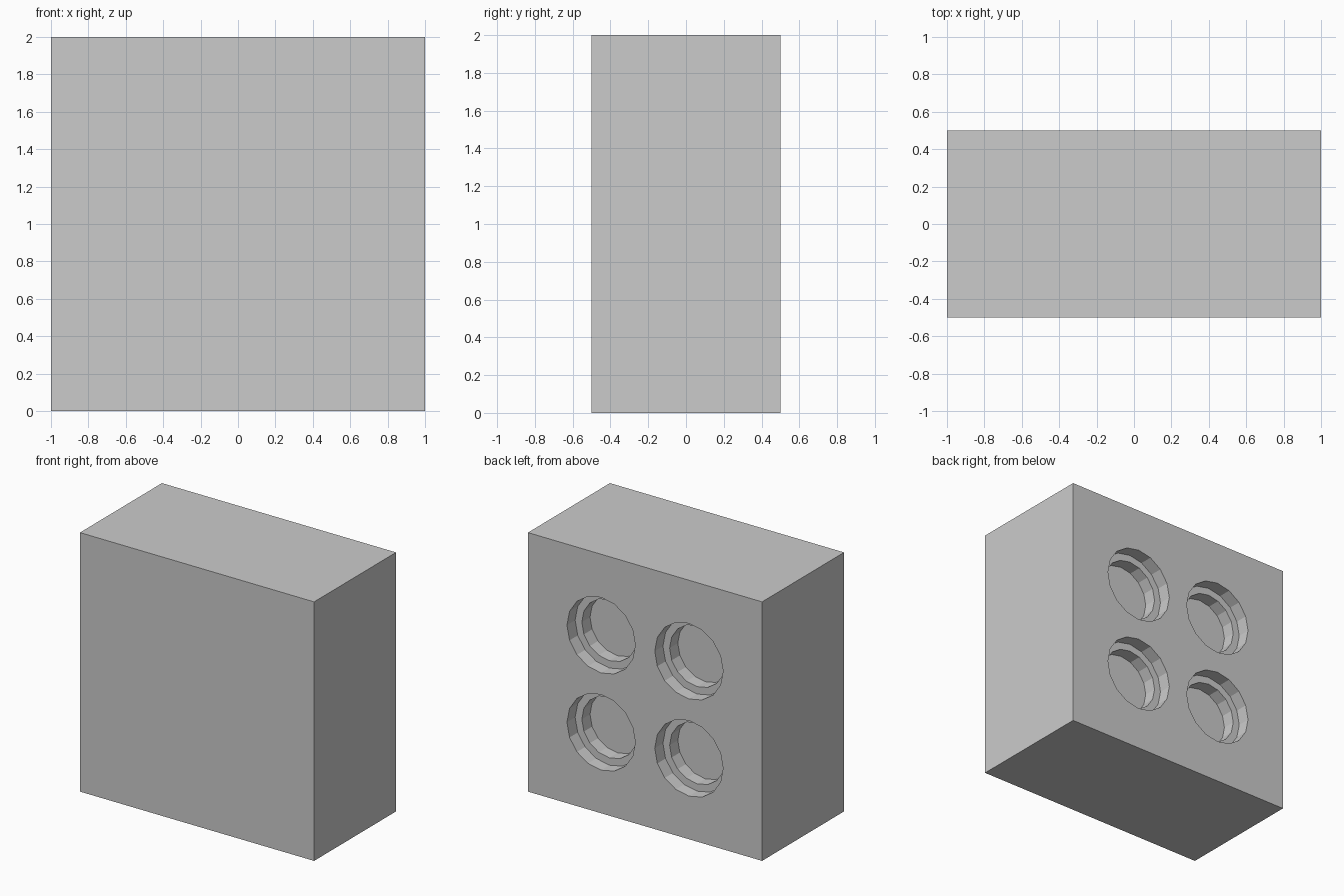
import bpy
import math

if "Cube" in bpy.data.objects:
    bpy.data.objects.remove(bpy.data.objects["Cube"], do_unlink=True)

WIDTH, DEPTH, HEIGHT = 2.0, 1.0, 2.0
BACK = DEPTH / 2
SPACING = 0.375          # socket offset from the block's centre
SIDES = 16
STEPS = [(0.292, 0.1), (0.235, 0.2)]   # socket radius, depth below the back

# Plain grey material
grey = bpy.data.materials.new("plain grey")
grey.use_nodes = True
colour = (0.6, 0.6, 0.6, 1)
grey.diffuse_color = colour
grey.node_tree.nodes["Principled BSDF"].inputs["Base Color"].default_value = colour

# Solid block
bpy.ops.mesh.primitive_cube_add(size=1, location=(0, 0, HEIGHT / 2))
block = bpy.context.object
block.name = "block"
block.scale = (WIDTH, DEPTH, HEIGHT)
bpy.ops.object.transform_apply(location=False, rotation=False, scale=True)
block.data.materials.append(grey)


def cut_round(x, z, radius, depth):
    """Sink a faceted round recess into the back face."""
    clearance = 0.1
    bpy.ops.mesh.primitive_cylinder_add(
        vertices=SIDES, radius=radius, depth=depth + clearance,
        location=(x, BACK + (clearance - depth) / 2, z),
        rotation=(math.pi / 2, 0, 0))
    cutter = bpy.context.object
    cutter.name = "socket_cutter"
    cutter.hide_render = True
    cutter.data.materials.append(grey)
    cut = block.modifiers.new("socket", 'BOOLEAN')
    cut.operation = 'DIFFERENCE'
    cut.solver = 'EXACT'
    cut.object = cutter
    bpy.context.view_layer.objects.active = block
    bpy.ops.object.modifier_apply(modifier=cut.name)
    bpy.data.objects.remove(cutter, do_unlink=True)


# Four stepped sockets in the back
for x in (-SPACING, SPACING):
    for z in (HEIGHT / 2 - SPACING, HEIGHT / 2 + SPACING):
        for radius, depth in STEPS:
            cut_round(x, z, radius, depth)

# Flat faceted shading
for face in block.data.polygons:
    face.use_smooth = False
